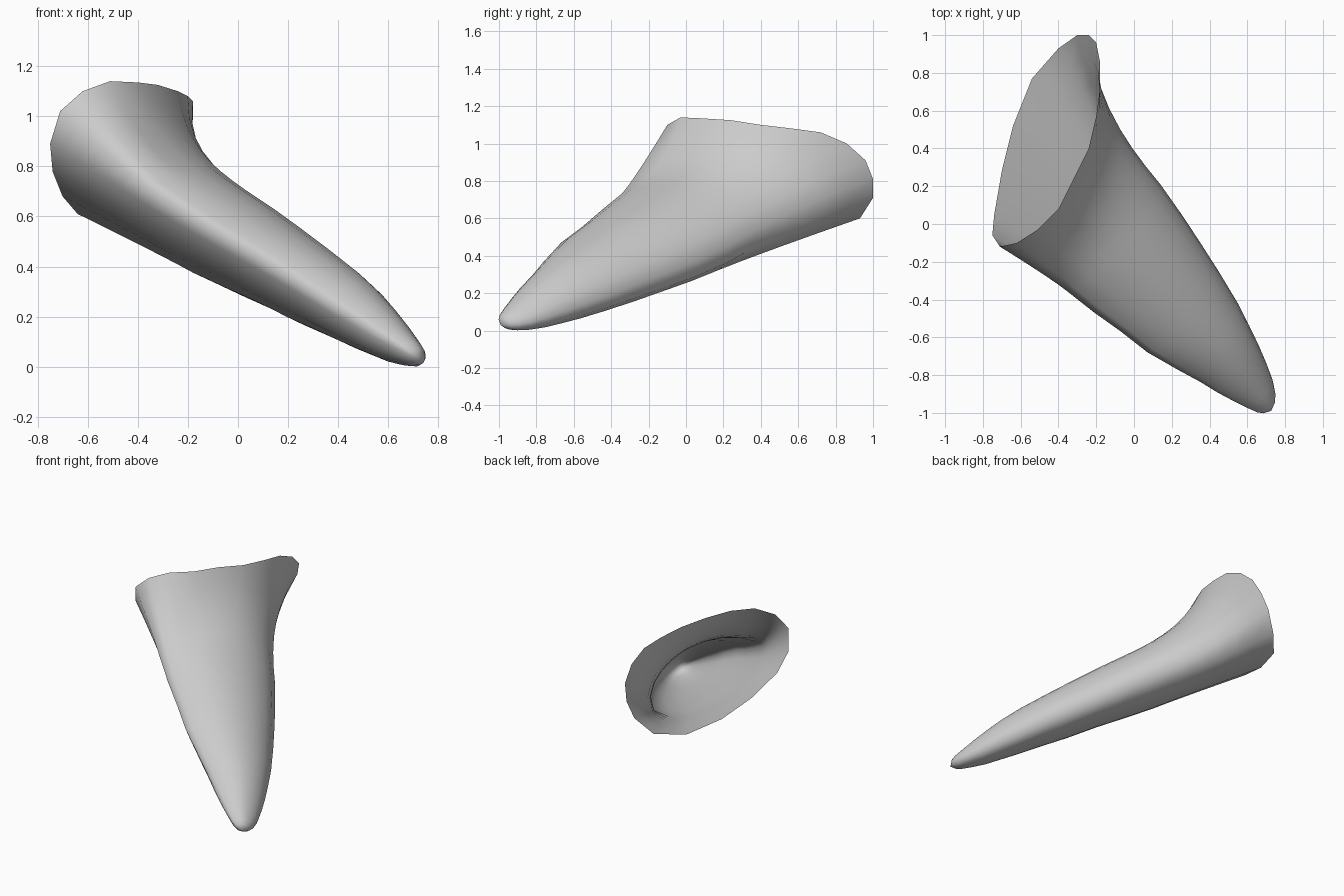
import bpy
import bmesh
import math
from mathutils import Vector

default_cube = bpy.data.objects.get("Cube")
if default_cube:
    bpy.data.objects.remove(default_cube, do_unlink=True)

# Axis from the middle of the mouth to the tip, and the flattened section frame
mouth = Vector((-.46, .44, .86))
tip = Vector((.71, -.97, .04))
axis = tip - mouth
direction = axis.normalized()
side = Vector((.77, .64, 0)).normalized()
upward = side.cross(direction)
if upward.z < 0:
    upward.negate()
tilt = math.radians(-27)
wide = side * math.cos(tilt) + upward * math.sin(tilt)
thin = upward * math.cos(tilt) - side * math.sin(tilt)

# Oblique rim of the open mouth
rim = [Vector(p) for p in (
    (-.71, -.12, 1.02), (-.62, -.1, 1.1), (-.51, -.03, 1.14),
    (-.4, .08, 1.135), (-.32, .24, 1.125), (-.24, .4, 1.1),
    (-.2, .57, 1.08), (-.18, .72, 1.06), (-.18, .86, 1),
    (-.2, .96, .91), (-.24, 1, .81), (-.3, 1, .71),
    (-.4, .93, .6), (-.54, .77, .57), (-.64, .52, .61),
    (-.7, .28, .68), (-.74, .05, .78), (-.75, -.06, .89))]

# Body sections: position along axis, sharp edge width, round edge width,
# upper thickness, lower thickness, shift across the flat side
sections = [(.34, .445, .37, .22, .171, -.065),
            (.44, .405, .35, .218, .15, -.06),
            (.53, .362, .325, .206, .135, -.05),
            (.63, .325, .292, .186, .13, -.035),
            (.73, .257, .255, .168, .112, -.025),
            (.8, .205, .22, .149, .1, -.02),
            (.86, .168, .187, .121, .089, -.013),
            (.91, .131, .155, .095, .079, -.008),
            (.955, .095, .121, .068, .061, -.003),
            (.985, .068, .085, .05, .046, 0),
            (1, .045, .055, .036, .03, 0)]


def section_offset(section, angle):
    """Offset from the axis: round on one edge, lens-shaped on the other."""
    _, sharp_edge, round_edge, above, below, shift = section
    across, height = math.cos(angle), math.sin(angle)
    if across < 0:
        height *= math.sqrt(abs(height))
    width = round_edge if across > 0 else sharp_edge
    thickness = above if height > 0 else below
    return wide * width * across + thin * (thickness * height + shift)


def split(point):
    """Position along the axis and offset from it."""
    relative = point - mouth
    along = relative.dot(direction)
    return along / axis.length, relative - direction * along


def rim_angle(offset):
    _, sharp_edge, round_edge, above, below, _ = sections[0]
    return math.atan2(offset.dot(thin) / (above + below),
                      offset.dot(wide) / (sharp_edge + round_edge))


rim_parts = [split(point) for point in rim]
angles = [rim_angle(offset) for _, offset in rim_parts]
rings = []

# Flared mouth, curling most along the upper side
flare_steps = 7
flare_peak = math.radians(65)
for step in range(flare_steps):
    s = step / flare_steps
    ring = []
    for (start, offset), angle in zip(rim_parts, angles):
        power = 1.1 + 1.9 * max(0, math.cos(angle - flare_peak)) ** .6
        ease = 1 - (1 - s) ** power
        along = start + (sections[0][0] - start) * s
        target = section_offset(sections[0], angle)
        ring.append(mouth + axis * along + offset.lerp(target, ease))
    rings.append(ring)

# Tapering body
for section in sections:
    rings.append([mouth + axis * section[0] + section_offset(section, angle)
                  for angle in angles])

# Skin the rings and close the tip
bm = bmesh.new()
loops = [[bm.verts.new(point) for point in ring] for ring in rings]
count = len(rim)
for first, second in zip(loops, loops[1:]):
    for i in range(count):
        j = (i + 1) % count
        bm.faces.new((first[i], first[j], second[j], second[i]))
point = bm.verts.new(mouth + axis * 1.014)
for i in range(count):
    bm.faces.new((loops[-1][i], loops[-1][(i + 1) % count], point))
bmesh.ops.recalc_face_normals(bm, faces=bm.faces)
for face in bm.faces:
    face.smooth = True
mesh = bpy.data.meshes.new("hollow_horn")
bm.to_mesh(mesh)
bm.free()

# Plain grey finish
grey = bpy.data.materials.new("plain_grey")
grey.use_nodes = True
colour = (.6, .6, .6, 1)
grey.diffuse_color = colour
grey.node_tree.nodes["Principled BSDF"].inputs["Base Color"].default_value = colour
mesh.materials.append(grey)

horn = bpy.data.objects.new("hollow_horn", mesh)
bpy.context.collection.objects.link(horn)
